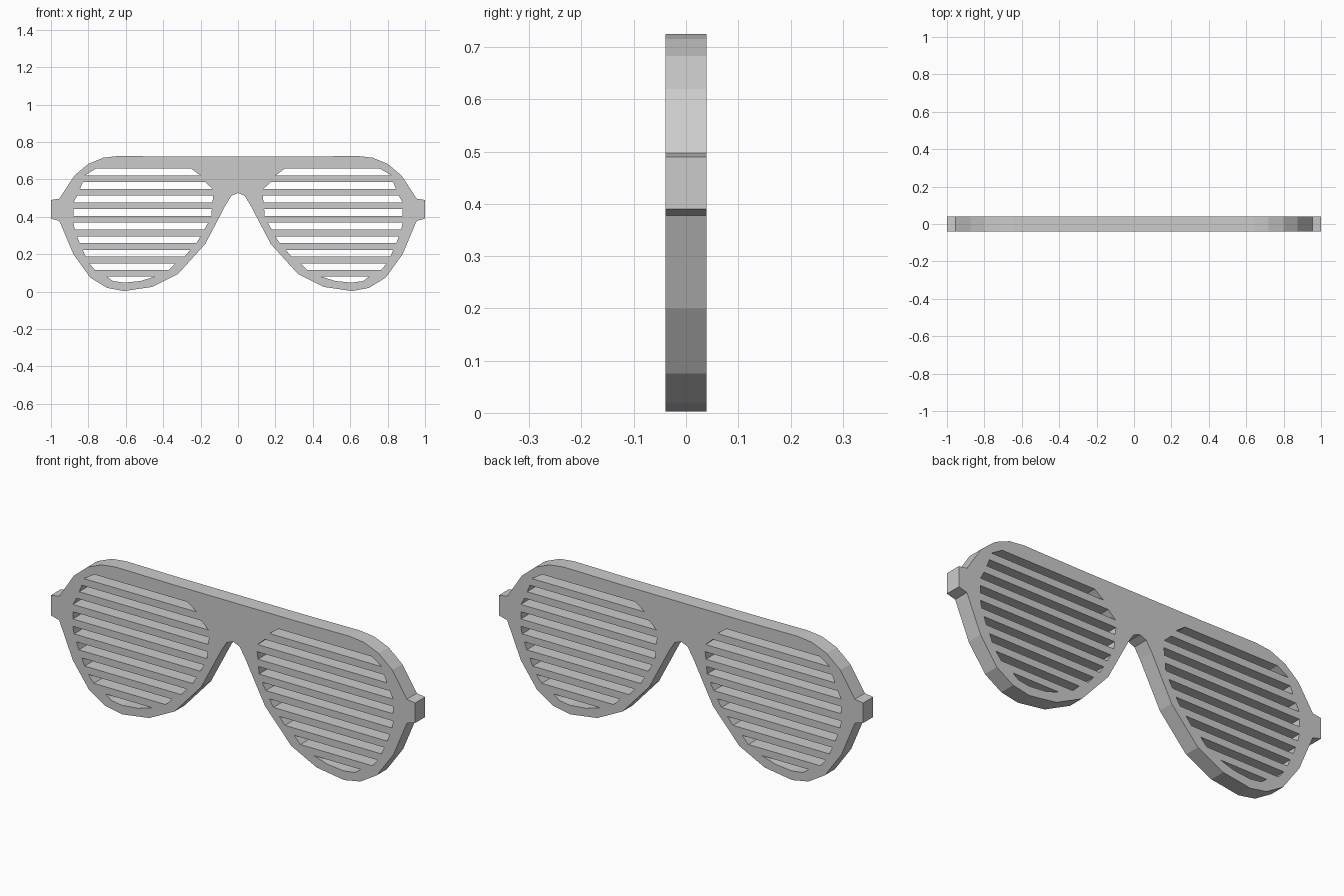
import bpy
from math import radians

if "Cube" in bpy.data.objects:
    bpy.data.objects.remove(bpy.data.objects["Cube"])

HALF_DEPTH = 0.039

# Right half of the frame outline (x, z), from top centre round to the nose bridge
half = [(0, .722), (.33, .722), (.64, .725), (.72, .716), (.80, .683), (.875, .62),
        (.955, .497), (1, .49), (1, .39), (.955, .378), (.88, .20), (.79, .075),
        (.70, .02), (.61, .003), (.46, .025), (.32, .095), (.175, .255),
        (.065, .465), (.035, .513), (0, .527)]

# Shutter slots: inner/outer x at the top edge, then inner/outer x at the bottom edge
slots = [(.25, .76, .20, .82), (.175, .83, .135, .845), (.132, .86, .137, .88),
         (.14, .88, .143, .88), (.16, .88, .18, .873), (.20, .86, .222, .847),
         (.255, .83, .285, .815), (.335, .795, .37, .765)]
SLOT_TOP, PITCH, SLOT_H = .657, .0722, .036


def mirror(points):
    return [(-x, z) for x, z in reversed(points)]


def add_loop(curve, points):
    spline = curve.splines.new('POLY')
    spline.points.add(len(points) - 1)
    for p, (x, z) in zip(spline.points, points):
        p.co = (x, z, 0, 1)
    spline.use_cyclic_u = True
    spline.use_smooth = False


curve = bpy.data.curves.new("shutter_glasses_front", 'CURVE')
curve.dimensions = '2D'
curve.fill_mode = 'BOTH'
curve.extrude = HALF_DEPTH

# Outer frame with side hinge tabs
add_loop(curve, half + mirror(half[1:-1]))

# Slots of both lenses
holes = []
for i, (it, ot, ib, ob) in enumerate(slots):
    top = SLOT_TOP - PITCH * i
    bottom = top - SLOT_H
    holes.append([(it, top), (ot, top), (ob, bottom), (ib, bottom)])
holes.append([(.445, .08), (.70, .08), (.67, .057), (.61, .048), (.52, .057)])
for hole in holes:
    add_loop(curve, hole)
    add_loop(curve, mirror(hole))

# Stand the shape upright and turn it into a flat-shaded mesh
obj = bpy.data.objects.new("shutter_glasses_front", curve)
bpy.context.collection.objects.link(obj)
obj.rotation_euler = (radians(90), 0, 0)
bpy.context.view_layer.objects.active = obj
obj.select_set(True)
bpy.ops.object.convert(target='MESH')
bpy.ops.object.transform_apply(location=False, rotation=True, scale=False)
bpy.ops.object.shade_flat()
